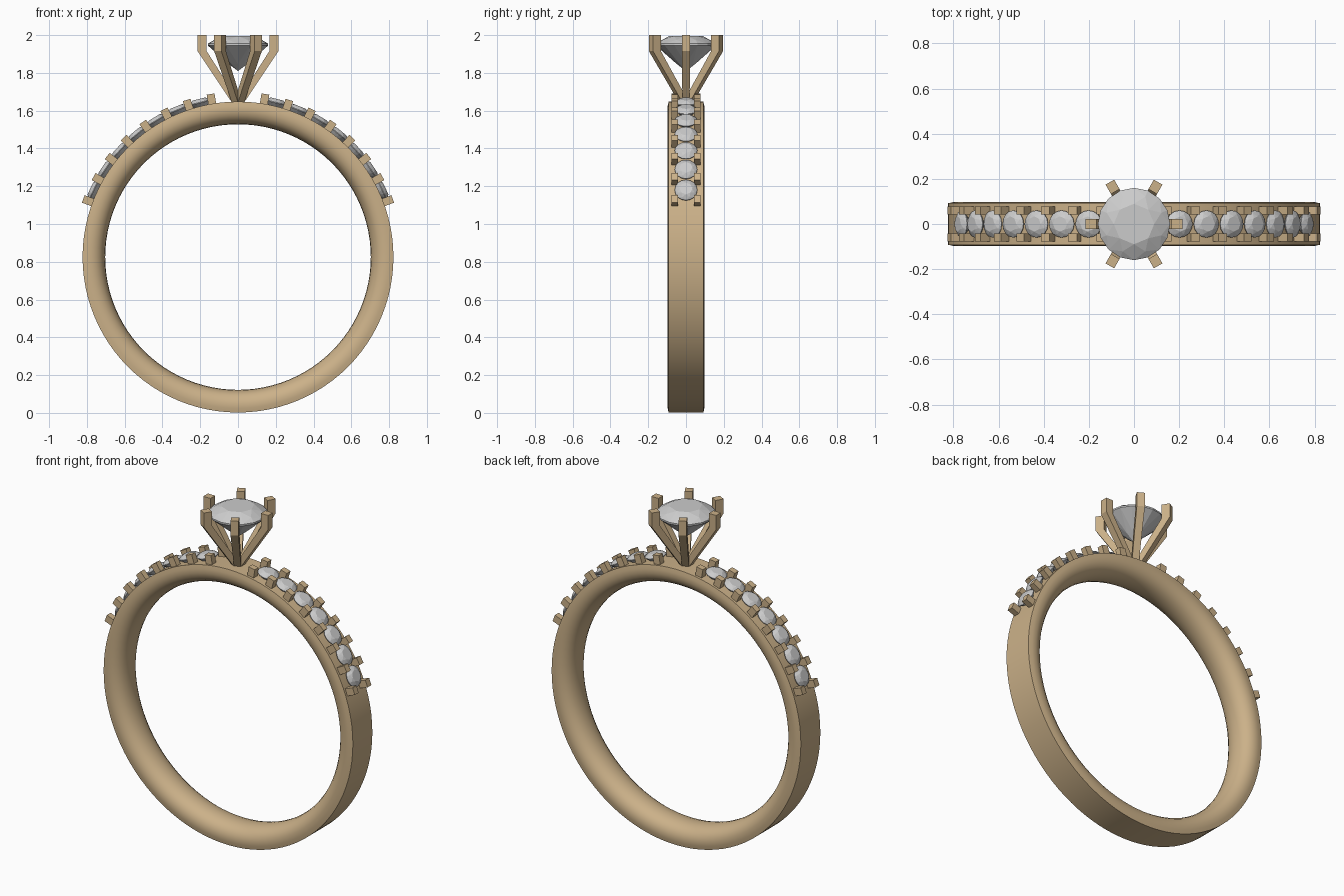
import bpy, bmesh
from math import sin, cos, pi, radians
from mathutils import Matrix, Vector

if "Cube" in bpy.data.objects:
    bpy.data.objects.remove(bpy.data.objects["Cube"])

CZ = 0.825  # height of the ring centre

gold = bpy.data.materials.new("gold")
gold.diffuse_color = (0.60, 0.44, 0.25, 1)
gold.use_nodes = True
gold.node_tree.nodes["Principled BSDF"].inputs["Base Color"].default_value = gold.diffuse_color


def make(name, bm, mat=None):
    bmesh.ops.recalc_face_normals(bm, faces=bm.faces[:])
    me = bpy.data.meshes.new(name)
    bm.to_mesh(me)
    bm.free()
    ob = bpy.data.objects.new(name, me)
    bpy.context.collection.objects.link(ob)
    if mat:
        me.materials.append(mat)
    return ob


def ring_matrix(deg, r):
    """Place local z along the radius at an angle measured from the top."""
    return (Matrix.Translation((0, 0, CZ)) @ Matrix.Rotation(radians(deg), 4, 'Y')
            @ Matrix.Translation((0, 0, r)))


def gem(name, R, crown, pavilion, mat):
    """Round brilliant as the hull of its facet corners, girdle at local z = 0."""
    bm = bmesh.new()
    g = R * 0.03

    def circle(n, r, z, off=0.0):
        for i in range(n):
            a = 2 * pi * (i + off) / n
            bm.verts.new((r * cos(a), r * sin(a), z))
    circle(8, R * 0.56, crown)
    circle(8, R * 0.82, crown * 0.56, 0.5)
    circle(16, R, g)
    circle(16, R, -g)
    circle(8, R * 0.3, -pavilion * 0.74)
    bm.verts.new((0, 0, -pavilion))
    bmesh.ops.convex_hull(bm, input=bm.verts[:])
    bmesh.ops.dissolve_limit(bm, angle_limit=radians(1), verts=bm.verts[:], edges=bm.edges[:])
    bm.transform(mat)
    return make(name, bm)


# Band: flat outside, rounded comfort-fit inside
half = [(0.823, 0.092), (0.80, 0.097), (0.775, 0.098), (0.75, 0.090),
        (0.73, 0.076), (0.715, 0.055), (0.706, 0.029)]
profile = half + [(0.703, 0.0)] + [(r, -y) for r, y in reversed(half)]
bm = bmesh.new()
N = 96
rows = [[bm.verts.new((r * sin(2 * pi * i / N), y, CZ + r * cos(2 * pi * i / N)))
         for r, y in profile] for i in range(N)]
for i in range(N):
    a, b = rows[i], rows[(i + 1) % N]
    for j in range(len(profile)):
        k = (j + 1) % len(profile)
        bm.faces.new((a[j], a[k], b[k], b[j]))
band = make("band", bm, gold)
bpy.context.view_layer.objects.active = band
band.select_set(True)
bpy.ops.object.shade_smooth_by_angle(angle=radians(35))

# Shoulder stones and the little prongs between them
STEP = 8.55
beads = bmesh.new()
for side in (-1, 1):
    for i in range(7):
        gem("shoulder_stone", 0.06, 0.02, 0.05, ring_matrix(side * (13.8 + STEP * i), 0.842))
    for i in range(8):
        for y in (-0.06, 0.06):
            m = (ring_matrix(side * (9.55 + STEP * i), 0.842)
                 @ Matrix.Translation((0, y, 0)) @ Matrix.Diagonal((0.042, 0.036, 0.066, 1)))
            bmesh.ops.create_cube(beads, size=1, matrix=m)
make("shoulder_prongs", beads, gold)

# Centre setting: six bent prongs fanning out from the top of the band
claws = bmesh.new()
levels = [(-0.01, 0.03, 1.64, 0.019), (0.166, 0.214, 1.915, 0.022), (0.166, 0.214, 2.0, 0.022)]
for k in range(6):
    rot = Matrix.Rotation(k * pi / 3, 3, 'Z')
    loops = [[claws.verts.new(rot @ Vector(p)) for p in
              ((r0, -w, z), (r1, -w, z), (r1, w, z), (r0, w, z))] for r0, r1, z, w in levels]
    claws.faces.new(loops[0][::-1])
    claws.faces.new(loops[-1])
    for a, b in zip(loops, loops[1:]):
        for j in range(4):
            claws.faces.new((a[j], a[(j + 1) % 4], b[(j + 1) % 4], b[j]))
make("centre_prongs", claws, gold)

# Centre stone
gem("centre_stone", 0.16, 0.045, 0.14, Matrix.Translation((0, 0, 1.95)))
